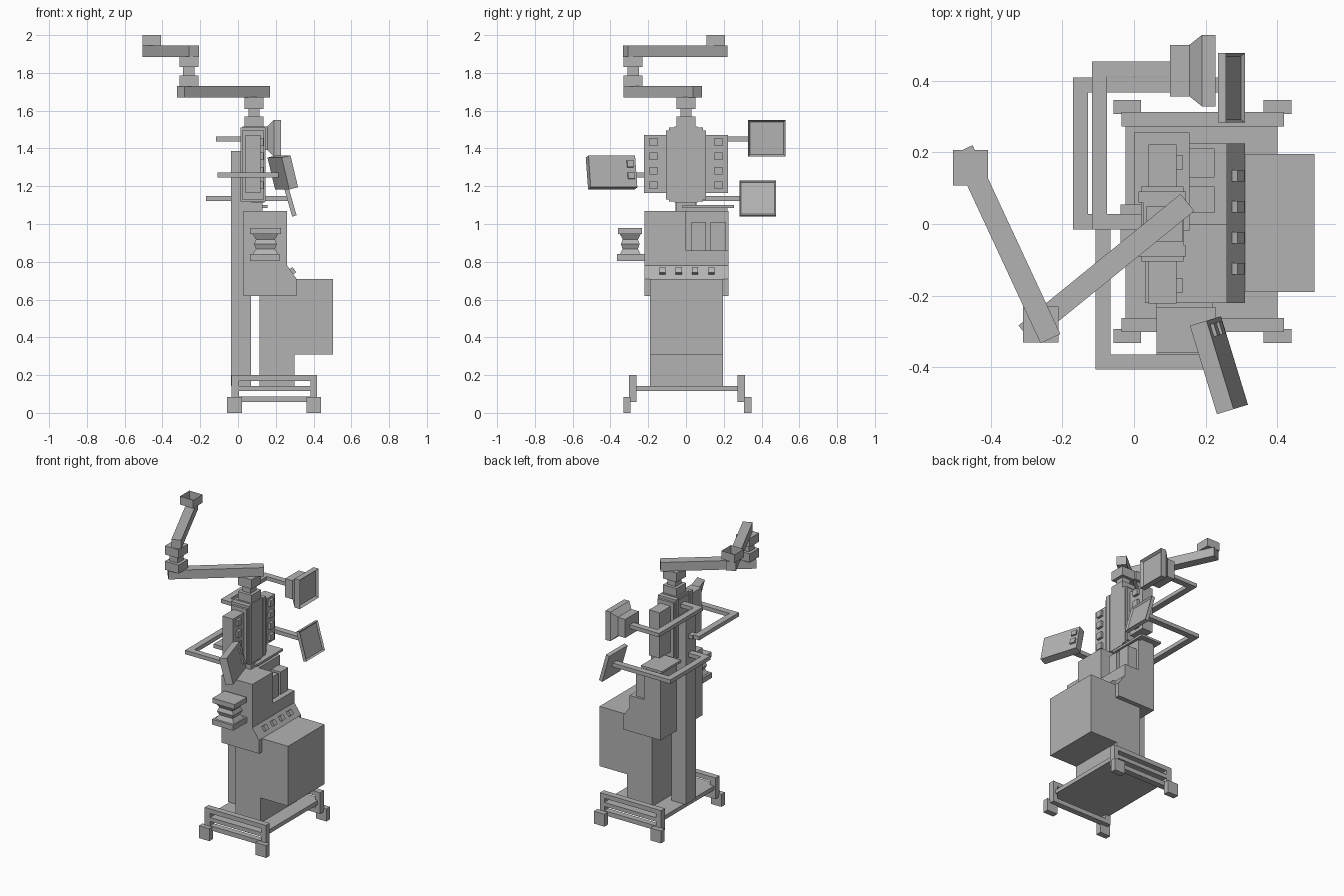
import bpy, bmesh
from math import radians, atan2, hypot
from mathutils import Matrix, Vector

if "Cube" in bpy.data.objects:
    bpy.data.objects.remove(bpy.data.objects["Cube"])

grey = bpy.data.materials.new("plain grey")
grey.use_nodes = True
tone = (0.45, 0.45, 0.45, 1)
grey.diffuse_color = tone
grey.node_tree.nodes["Principled BSDF"].inputs["Base Color"].default_value = tone


def finish(name, bm, matrix=None):
    bmesh.ops.recalc_face_normals(bm, faces=bm.faces[:])
    if matrix:
        bm.transform(matrix)
    mesh = bpy.data.meshes.new(name)
    bm.to_mesh(mesh)
    bm.free()
    mesh.materials.append(grey)
    obj = bpy.data.objects.new(name, mesh)
    bpy.context.collection.objects.link(obj)
    return obj


def add_box(bm, x, y, z):
    size = [b - a for a, b in (x, y, z)]
    mid = [(a + b) / 2 for a, b in (x, y, z)]
    bmesh.ops.create_cube(bm, size=1, matrix=Matrix.Translation(mid) @ Matrix.Diagonal((*size, 1)))


def boxes(name, *spans, matrix=None):
    bm = bmesh.new()
    for span in spans:
        add_box(bm, *span)
    return finish(name, bm, matrix)


def prism(name, profile, y0, y1):
    """Extrude an (x, z) profile along y."""
    bm = bmesh.new()
    face = bm.faces.new([bm.verts.new((x, y0, z)) for x, z in profile])
    out = bmesh.ops.extrude_face_region(bm, geom=[face])
    moved = [v for v in out["geom"] if isinstance(v, bmesh.types.BMVert)]
    bmesh.ops.translate(bm, vec=(0, y1 - y0, 0), verts=moved)
    return finish(name, bm)


def loft(rings):
    """Join rectangles (height, half width, half depth) stacked along z."""
    bm = bmesh.new()
    loops = [[bm.verts.new((sx * w, sy * d, h)) for sx, sy in ((-1, -1), (1, -1), (1, 1), (-1, 1))]
             for h, w, d in rings]
    for low, high in zip(loops, loops[1:]):
        for i in range(4):
            j = (i + 1) % 4
            bm.faces.new((low[i], low[j], high[j], high[i]))
    bm.faces.new(loops[0][::-1])
    bm.faces.new(loops[-1])
    return bm


def recess(bm, direction, border, depth):
    """Sink the face pointing along a direction to form a screen."""
    bmesh.ops.recalc_face_normals(bm, faces=bm.faces[:])
    bm.normal_update()
    face = max(bm.faces, key=lambda f: f.normal.dot(Vector(direction)))
    bmesh.ops.inset_region(bm, faces=[face], thickness=border)
    bmesh.ops.translate(bm, vec=Vector(direction) * -depth, verts=face.verts[:])


def beam(name, start, end, z, width):
    """Straight level bar between two plan points."""
    a, b = Vector(start), Vector(end)
    mid, d = (a + b) / 2, b - a
    m = Matrix.Translation((mid.x, mid.y, 0)) @ Matrix.Rotation(atan2(d.y, d.x), 4, "Z")
    half = hypot(d.x, d.y) / 2
    boxes(name, ((-half, half), (-width / 2, width / 2), z), matrix=m)


def joint(name, x, y, levels):
    """Wide collar, narrow pivot, wide collar."""
    parts = []
    for r, low, high in zip((.05, .03, .05), levels, levels[1:]):
        parts.append(((x - r, x + r), (y - r, y + r), (low, high)))
    boxes(name, *parts)


def bracket(name, x_out, y_end, x_in, x_tip, z):
    """Three sided support arm: out from the column, along, and back in."""
    t, s = .042, 1 if y_end > 0 else -1
    y0, y1 = sorted((-s * .015, y_end))
    tip = sorted((y_end - s * t, y_end))
    boxes(name,
          ((x_out + t, x_in), (-.015, .028), z),
          ((x_out, x_out + t), (y0, y1), z),
          ((x_out + t, x_tip), tip, z))


def placed(loc, yaw, tilt):
    return (Matrix.Translation(loc) @ Matrix.Rotation(radians(yaw), 4, "Z")
            @ Matrix.Rotation(radians(-tilt), 4, "Y"))


# Base: platform, end frames with two openings, feet
boxes("base_platform", ((-.024, .4), (-.265, .275), (.116, .143)))
for side, y in (("right", (-.302, -.262)), ("left", (.272, .312))):
    rails = [((-.035, .418), y, z) for z in ((.17, .2), (.116, .143), (.058, .088))]
    posts = [(x, y, (.058, .2)) for x in ((-.035, .005), (.385, .418))]
    boxes(side + "_end_frame", *rails, *posts)
for y in ((-.332, -.293), (.307, .346)):
    for x in ((-.057, .02), (.362, .44)):
        boxes("foot", (x, y, (0, .083)))

# Column and lower cabinet
boxes("column", ((-.037, .07), (-.055, .055), (.143, 1.387)))
prism("lower_cabinet", [(.115, .143), (.3, .143), (.3, .31), (.504, .31), (.504, .71), (.115, .71)],
      -.19, .195)

# Console: full height on one half, stepped on the other
slope = [(.03, .62), (.31, .62), (.31, .71), (.26, .78)]
prism("console_tall_half", slope + [(.26, 1.07), (.03, 1.07)], -.22, 0)
prism("console_stepped_half", slope + [(.26, .86), (.155, .86), (.155, 1.07), (.03, 1.07)], 0, .225)
for y in ((.03, .105), (.13, .21)):
    boxes("console_module", ((.15, .225), y, (.86, 1.01)))
boxes("console_shelf", ((0, .155), (-.018, .255), (1.085, 1.1)),
      ((.03, .13), (-.05, .22), (1.07, 1.085)), ((.03, .13), (-.05, .05), (1.085, 1.12)))
for i in range(4):
    boxes("console_button", ((-.01, .014), (-.016, .016), (-.017, .017)),
          matrix=placed((.287, -.125 + i * .0867, .75), 0, 35))

# Bellows unit on the right flank
boxes("bellows_plates", ((.063, .227), (-.36, -.232), (.947, .98)), ((.063, .22), (-.365, -.22), (.805, .84)))
bm = loft([(z, .08 * k, .065 * k) for z, k in ((.84, .85), (.868, .62), (.893, .76), (.918, .62), (.947, .85))])
finish("bellows", bm, Matrix.Translation((.145, -.295, 0)))

# Upper head with side panels and keys
boxes("head_core", ((.02, .138), (-.105, .105), (1.13, 1.495)))
boxes("head_cap", ((.025, .14), (-.06, .06), (1.115, 1.515)))
for s in (-1, 1):
    boxes("head_rib", ((.012, .145), sorted((s * .06, s * .09)), (1.12, 1.512)))
    boxes("head_side_panel", ((.04, .118), sorted((s * .1, s * .222)), (1.165, 1.47)))
    for i in range(4):
        boxes("head_key", ((.11, .136), sorted((s * .15, s * .192)), (1.186 + i * .076, 1.226 + i * .076)))

# Jointed overhead arm
joint("lower_joint", .085, 0, (1.5, 1.568, 1.61, 1.672))
beam("lower_arm", (.149, .06), (-.303, -.307), (1.67, 1.73), .061)
joint("upper_joint", -.26, -.28, (1.728, 1.785, 1.83, 1.888))
beam("upper_arm", (-.233, -.32), (-.478, .207), (1.885, 1.945), .061)
bm = bmesh.new()
add_box(bm, (-.505, -.408), (.108, .207), (1.945, 2))
bm.normal_update()
bmesh.ops.delete(bm, geom=[f for f in bm.faces if f.normal.z > .9], context="FACES_ONLY")
finish("open_end_socket", bm)

# Support brackets
bracket("upper_bracket", -.117, .453, .05, .11, (1.437, 1.462))
bracket("lower_bracket", -.17, .409, -.03, .265, (1.122, 1.148))
bracket("tablet_bracket", -.108, -.406, -.03, .215, (1.246, 1.272))

# Deep screen facing the left
bm = loft([(.1, .062, .072), (.155, .062, .072), (.19, .097, .1), (.228, .097, .1)])
recess(bm, (0, 0, 1), .015, .018)
turn = Matrix(((0, 0, 1, 0), (0, 1, 0, 0), (-1, 0, 0, 0), (0, 0, 0, 1)))
finish("deep_screen", bm, Matrix.Translation((0, .428, 1.454)) @ turn)

# Thin tilted screen
bm = bmesh.new()
add_box(bm, (-.012, .012), (-.097, .097), (-.096, .096))
recess(bm, (1, 0, 0), .013, .01)
finish("thin_screen", bm, placed((.272, .38, 1.135), 0, 16))

# Tilted tablet with two keys
tablet = placed((.237, -.394, 1.273), 17, 14)
boxes("tablet", ((-.025, .025), (-.129, .129), (-.087, .087)), matrix=tablet)
for z in (-.025, .04):
    boxes("tablet_key", ((.02, .035), (.08, .116), (z - .018, z + .018)), matrix=tablet)
